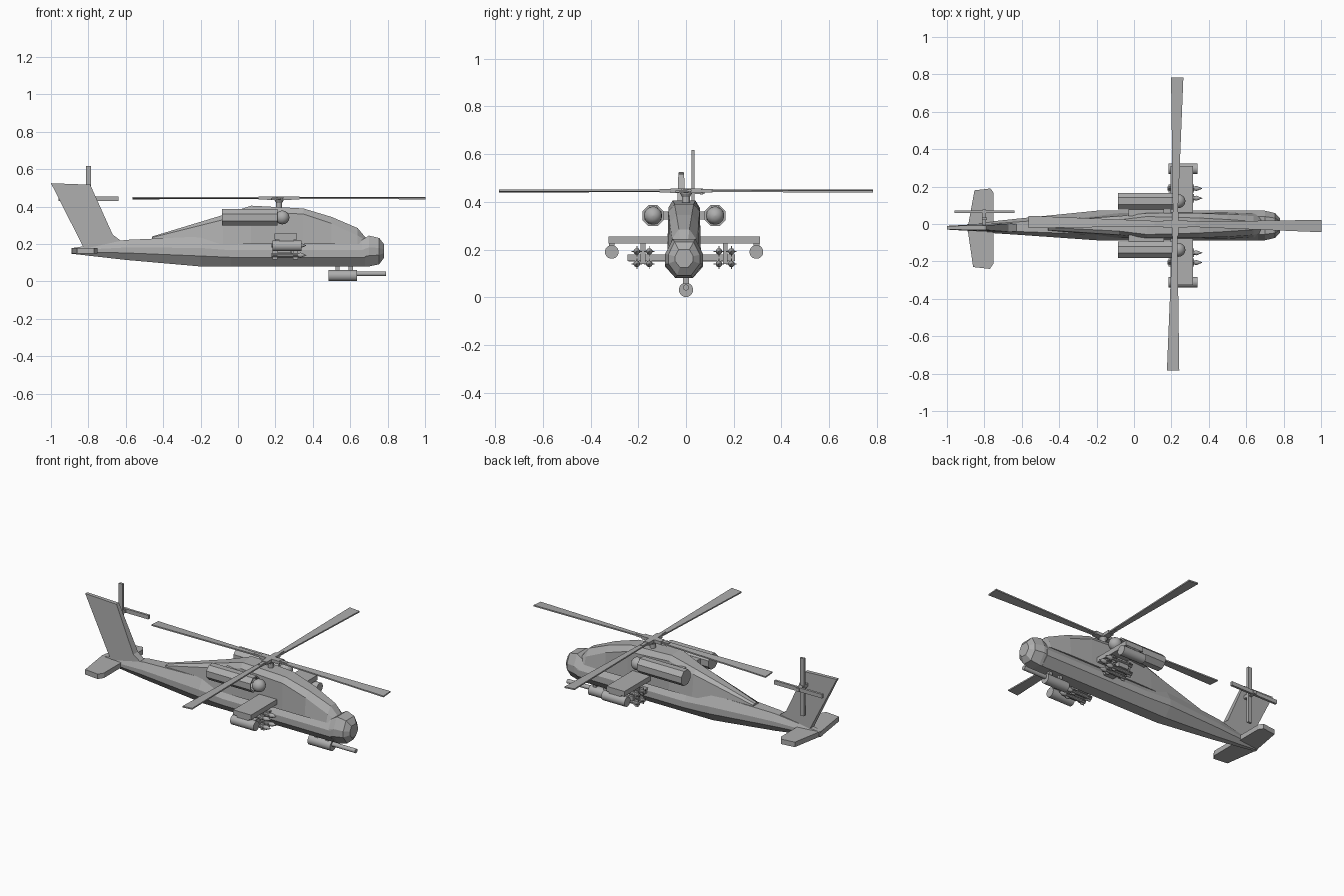
import bpy, bmesh
from math import radians, pi, cos, sin
from mathutils import Matrix, Vector

if "Cube" in bpy.data.objects:
    bpy.data.objects.remove(bpy.data.objects["Cube"])

grey = bpy.data.materials.new("matte_grey")
grey.use_nodes = True
colour = (0.42, 0.42, 0.42, 1)
grey.diffuse_color = colour
grey.node_tree.nodes["Principled BSDF"].inputs["Base Color"].default_value = colour

MID = -0.008  # centre plane of the airframe


def finish(name, bm):
    bmesh.ops.recalc_face_normals(bm, faces=bm.faces)
    mesh = bpy.data.meshes.new(name)
    bm.to_mesh(mesh)
    bm.free()
    mesh.materials.append(grey)
    obj = bpy.data.objects.new(name, mesh)
    bpy.context.collection.objects.link(obj)
    return obj


def loft(name, rings):
    """Skin a row of equal-length point rings and cap both ends."""
    bm = bmesh.new()
    rows = [[bm.verts.new(p) for p in ring] for ring in rings]
    n = len(rows[0])
    for a, b in zip(rows, rows[1:]):
        for i in range(n):
            j = (i + 1) % n
            bm.faces.new((a[i], a[j], b[j], b[i]))
    bm.faces.new(rows[0])
    bm.faces.new(rows[-1])
    return finish(name, bm)


def box(name, lo, hi):
    def ring(z):
        return [(lo[0], lo[1], z), (hi[0], lo[1], z), (hi[0], hi[1], z), (lo[0], hi[1], z)]
    return loft(name, [ring(lo[2]), ring(hi[2])])


def tube(name, y, z, stations, sides=16, smooth=True):
    """Turned part along x; stations are (x, radius)."""
    angles = [2 * pi * (i + 0.5) / sides for i in range(sides)]
    obj = loft(name, [[(x, y + r * cos(a), z + r * sin(a)) for a in angles]
                      for x, r in stations])
    if smooth:
        shade(obj)
    return obj


def shade(obj):
    bpy.ops.object.select_all(action="DESELECT")
    obj.select_set(True)
    bpy.context.view_layer.objects.active = obj
    bpy.ops.object.shade_smooth_by_angle(angle=radians(35))


# Hull and tail boom: x, bottom, top, half width, centre y
section = [(-.45, 0), (.45, 0), (1, .35), (1, .62), (.6, 1), (-.6, 1), (-1, .62), (-1, .35)]
hull = [(-.89, .148, .178, .02, -.02), (-.6, .115, .222, .045, -.014),
        (-.2, .08, .24, .079, MID), (-.04, .08, .22, .08, MID), (.68, .08, .22, .08, MID)]
nose = [(.66, .08, .22, .079, MID), (.7, .08, .245, .079, MID),
        (.755, .092, .232, .066, MID), (.78, .125, .2, .038, MID)]
for name, stations in (("hull", hull), ("nose", nose)):
    loft(name, [[(x, c + u * w, lo + v * (hi - lo)) for u, v in section]
                for x, lo, hi, w, c in stations])

# Cabin, canopy and engine spine: x, shoulder z, top z, base, shoulder and top half widths
spine = [(-.46, .235, .24, .03, .025, .01), (-.08, .33, .355, .066, .05, .03),
         (.07, .375, .405, .07, .066, .048), (.35, .36, .39, .07, .066, .04),
         (.5, .31, .345, .07, .06, .032), (.64, .245, .285, .064, .05, .022),
         (.69, .215, .225, .045, .035, .015)]
loft("cabin", [[(x, MID - b, .2), (x, MID - s, sz), (x, MID - t, tz),
                (x, MID + t, tz), (x, MID + s, sz), (x, MID + b, .2)]
               for x, sz, tz, b, s, t in spine])

# Tail fin: thick at the root, thin at the tip
outline = [(-.82, .17, .02), (-.61, .205, .02), (-.67, .25, .022),
           (-.79, .517, .012), (-1, .525, .01)]
loft("tail_fin", [[(x, -.02 + s * w, z) for x, z, w in outline] for s in (-1, 1)])

# Stabiliser
plan = [(-.89, -.025), (-.853, .18), (-.767, .19), (-.75, .165),
        (-.75, -.21), (-.77, -.24), (-.86, -.23)]
loft("stabiliser", [[(x, y, z) for x, y in plan] for z in (.15, .18)])

# Tail rotor, two crossed blade pairs on a shaft
box("tail_rotor_upright", (-.813, .022, .27), (-.787, .036, .618))
box("tail_rotor_level", (-.96, .058, .431), (-.64, .072, .455))
box("tail_rotor_shaft", (-.81, -.02, .433), (-.79, .078, .453))

# Main rotor
hub = Vector((.22, 0, .445))
blade = [(-.012, .05), (.014, .05), (.044, .783), (-.022, .783)]
for i in range(4):
    spin = Matrix.Translation(hub) @ Matrix.Rotation(i * pi / 2, 4, "Z")
    rotor = loft("rotor_blade", [[(x, y, z - .07 * x) for x, y in blade] for z in (-.003, .005)])
    rotor.matrix_world = spin
    arm = box("rotor_arm", (-.018, 0, -.009), (.018, .065, .01))
    arm.matrix_world = spin
    grip = box("rotor_grip", (-.01, .06, -.006), (.01, .11, .008))
    grip.matrix_world = spin
loft("rotor_mast", [[(hub.x + r * cos(a * pi / 6), r * sin(a * pi / 6), z) for a in range(12)]
                    for z, r in ((.38, .016), (.42, .016), (.435, .025), (.455, .025))])

# Stub wing and weapon spar
box("stub_wing", (.195, MID - .317, .225), (.315, MID + .317, .255))
box("weapon_spar", (.21, -.245, .152), (.28, .205, .18))

for side, s in (("left", 1), ("right", -1)):
    # Engine with hollow intake and round intake bulb
    y = MID + s * .13
    tube(side + "_engine", y, .342,
         [(-.085, .048), (.21, .048), (.21, .039), (.13, .039)], 8, False)
    bulb = [(.237 - .038 * cos(t * pi / 8), max(.038 * sin(t * pi / 8), .001)) for t in range(9)]
    tube(side + "_intake_bulb", y, .342, bulb)
    inner, outer = sorted((MID + s * .05, MID + s * .1))
    box(side + "_engine_mount", (-.03, inner, .325), (.16, outer, .36))

    # Wing tip pod
    y = MID + s * .303
    tube(side + "_pod", y, .19, [(.185, .029), (.34, .029)])
    box(side + "_pod_pylon", (.22, y - .012, .205), (.3, y + .012, .235))

    # Missile cluster under the wing
    y = MID + s * .172
    box(side + "_missile_pylon", (.2, y - .01, .14), (.29, y + .01, .235))
    for dy in (-.026, .026):
        for dz in (-.026, .026):
            my, mz = y + dy, .166 + dz
            tube(side + "_missile", my, mz,
                 [(.18, .011), (.32, .011), (.335, .014), (.365, .001)], 10)
            for x in (.185, .295):
                box(side + "_fin_level", (x, my - .022, mz - .002), (x + .025, my + .022, mz + .002))
                box(side + "_fin_upright", (x, my - .002, mz - .022), (x + .025, my + .002, mz + .022))

# Chin gun
tube("gun_body", 0, .031, [(.485, .03), (.635, .03)])
tube("gun_barrel", 0, .041, [(.62, .013), (.79, .013)], 12)
for x in (.52, .592):
    box("gun_mount", (x, -.012, .045), (x + .022, .012, .095))
